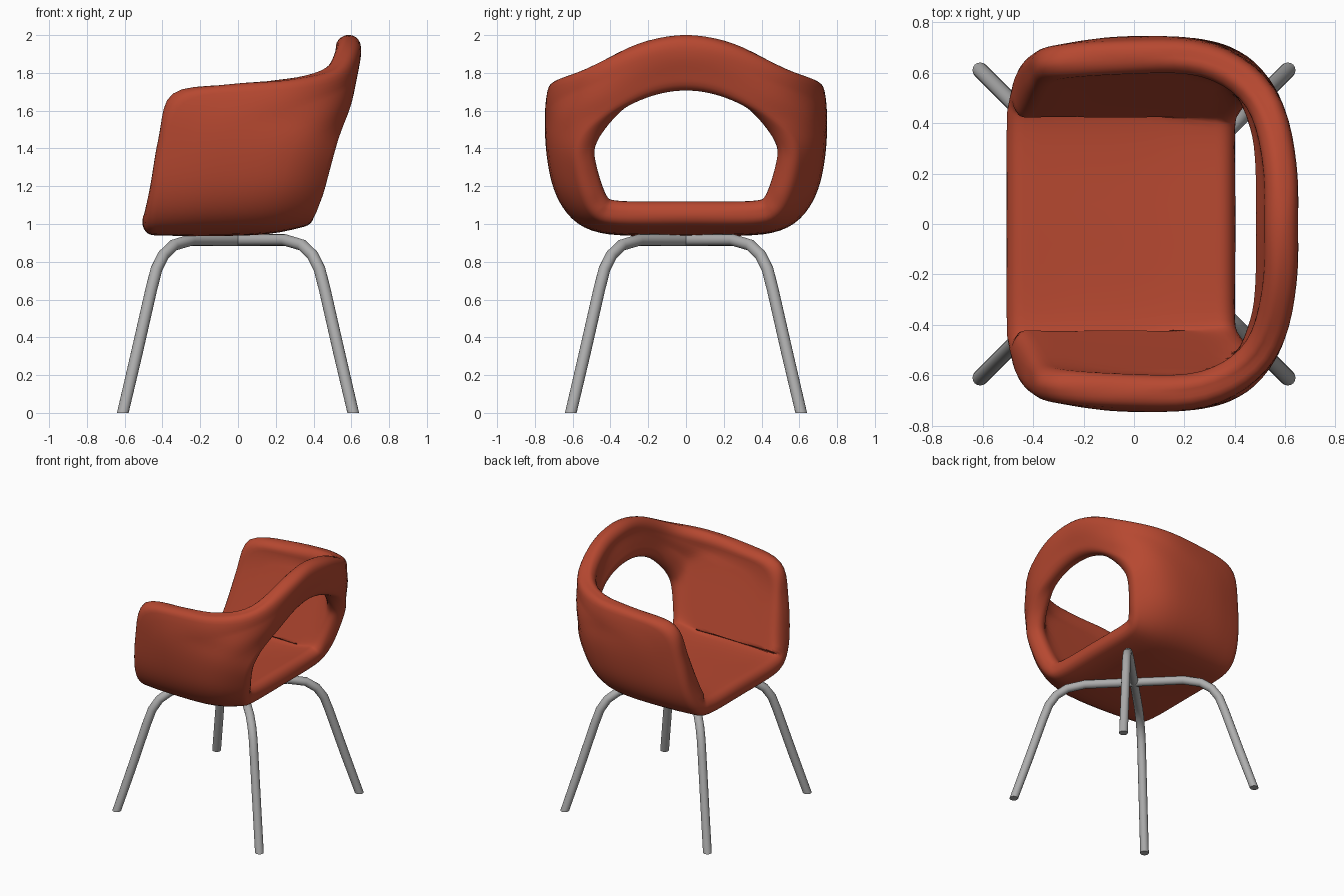
import bpy, bmesh, math
from mathutils import Vector

if "Cube" in bpy.data.objects:
    bpy.data.objects.remove(bpy.data.objects["Cube"])


def material(name, rgb):
    m = bpy.data.materials.new(name)
    m.diffuse_color = (*rgb, 1)
    m.use_nodes = True
    m.node_tree.nodes["Principled BSDF"].inputs["Base Color"].default_value = m.diffuse_color
    return m


red = material("brick red", (0.47, 0.065, 0.03))
grey = material("metal grey", (0.42, 0.42, 0.42))


def catmull(pts, i, t, closed=False):
    n = len(pts)

    def g(k):
        if closed:
            return pts[k % n]
        if k < 0:
            return pts[0] * 2 - pts[1]
        if k >= n:
            return pts[-1] * 2 - pts[-2]
        return pts[k]
    a, b, c, d = g(i - 1), g(i), g(i + 1), g(i + 2)
    return 0.5 * (b * 2 + (c - a) * t + (a * 2 - b * 5 + c * 4 - d) * t * t
                  + (b * 3 - a - c * 3 + d) * t ** 3)


def finish(bm, name, mat):
    bmesh.ops.recalc_face_normals(bm, faces=bm.faces)
    me = bpy.data.meshes.new(name)
    bm.to_mesh(me)
    bm.free()
    me.materials.append(mat)
    ob = bpy.data.objects.new(name, me)
    bpy.context.collection.objects.link(ob)
    bpy.ops.object.select_all(action='DESELECT')
    ob.select_set(True)
    bpy.context.view_layer.objects.active = ob
    bpy.ops.object.shade_smooth_by_angle(angle=math.radians(50))
    return ob


# Seat shell: lines on the middle surface from the back opening to the outer rim
# (left half, from seat centre up to the middle of the backrest)
half = [
    [(.40, 0, 1.068), (.15, 0, 1.015), (-.2, 0, 1.005), (-.505, 0, 1.01)],
    [(.40, .36, 1.068), (.15, .37, 1.015), (-.2, .37, 1.005), (-.505, .37, 1.01)],
    [(.415, .44, 1.10), (.17, .53, 1.06), (-.2, .53, 1.05), (-.495, .49, 1.05)],
    [(.44, .475, 1.18), (.23, .615, 1.18), (-.15, .62, 1.18), (-.465, .57, 1.2)],
    [(.47, .505, 1.29), (.265, .648, 1.31), (-.12, .66, 1.36), (-.42, .61, 1.45)],
    [(.495, .515, 1.38), (.305, .658, 1.43), (-.06, .677, 1.50), (-.345, .638, 1.69)],
    [(.51, .48, 1.455), (.37, .637, 1.51), (.10, .68, 1.58), (-.03, .655, 1.74)],
    [(.52, .41, 1.535), (.455, .58, 1.59), (.32, .655, 1.65), (.27, .645, 1.768)],
    [(.53, .30, 1.63), (.54, .43, 1.68), (.52, .495, 1.74), (.485, .515, 1.825)],
    [(.535, .15, 1.69), (.56, .19, 1.78), (.58, .22, 1.87), (.575, .25, 1.955)],
    [(.535, 0, 1.71), (.56, 0, 1.81), (.583, 0, 1.91), (.575, 0, 2.0)],
]
half = [[Vector(p) for p in line] for line in half]
loop = half + [[Vector((p.x, -p.y, p.z)) for p in line] for line in half[-2:0:-1]]

T = 0.067       # half thickness of the shell
STEPS = 5
FINE = 40
ENDS = [0, .02, .1, .25, .45, .7, 1]
MID = 12

grid = []       # resampled middle surface
heights = []    # half thickness along each line, rounded at both ends
for i in range(len(loop)):
    for s in range(STEPS):
        ctrl = [catmull([l[k] for l in loop], i, s / STEPS, True) for k in range(4)]
        fine = [catmull(ctrl, j, t / FINE) for j in range(3) for t in range(FINE)] + [ctrl[3]]
        arc = [0]
        for a, b in zip(fine, fine[1:]):
            arc.append(arc[-1] + (b - a).length)
        L = arc[-1]
        ds = [e * T for e in ENDS]
        ds += [T + (L - 2 * T) * k / MID for k in range(1, MID)]
        ds += [L - e * T for e in reversed(ENDS)]
        row, k = [], 0
        for d in ds:
            while k < len(arc) - 2 and arc[k + 1] < d:
                k += 1
            row.append(fine[k].lerp(fine[k + 1], (d - arc[k]) / (arc[k + 1] - arc[k])))
        grid.append(row)
        heights.append([T * (1 - (1 - min(d, L - d, T) / T) ** 2.2) ** (1 / 2.2)
                        if 1e-6 < d < L - 1e-6 else 0 for d in ds])

N, M = len(grid), len(grid[0])
for _ in range(6):      # relax waves away from the rims
    grid = [[grid[i][j].lerp((grid[i - 1][j] + grid[(i + 1) % N][j]) / 2,
                             0.5 * min(1, min(j, M - 1 - j) / 9))
             for j in range(M)] for i in range(N)]


def flatten_inside(v, amount):
    # the inner faces of the side walls are flat and lean outwards
    limit, y = .42 + .33 * (v.z - 1.1), abs(v.y)
    soft = .5 * (y + limit - math.sqrt((y - limit) ** 2 + .02 ** 2))
    if v.z > 1.09 and y > .3 and v.z < 1.75:
        fade = min(1, (v.z - 1.09) / .02, (1.75 - v.z) / .15, (y - .3) / .08)
        v.y = math.copysign(y + (min(soft, y) - y) * amount * fade, v.y)
    return v


bm = bmesh.new()
rings = []
for i in range(N):
    up, down = [], []
    for j in range(M):
        du = grid[(i + 1) % N][j] - grid[i - 1][j]
        dv = grid[i][min(j + 1, M - 1)] - grid[i][max(j - 1, 0)]
        n = du.cross(dv).normalized()
        h = heights[i][j]
        up.append(bm.verts.new(flatten_inside(grid[i][j] + n * h, h / T)))
        if 0 < j < M - 1:
            down.append(bm.verts.new(grid[i][j] - n * h))
    rings.append(up + down[::-1])
K = len(rings[0])
for i in range(N):
    a, b = rings[i], rings[(i + 1) % N]
    for j in range(K):
        bm.faces.new((a[j], a[(j + 1) % K], b[(j + 1) % K], b[j]))
finish(bm, "seat_shell", red)

# Legs: two bent tubes crossing under the seat, cut flat on the floor
side = [(.61, 0), (.535, .32), (.46, .65), (.432, .76), (.395, .835), (.34, .888), (.25, .915)]
path = side + [(0, .915)] + [(-x, z) for x, z in reversed(side)]
R, SEG = 0.031, 16


def bent_leg(name, sx, sy):
    pts = [Vector((x * sx, x * sy, z)) for x, z in path]
    across = Vector((-sy, sx, 0)).normalized()
    bm = bmesh.new()
    rows = []
    for i, p in enumerate(pts):
        if i == 0:
            tan = Vector((0, 0, 1))
        elif i == len(pts) - 1:
            tan = Vector((0, 0, -1))
        else:
            tan = ((pts[i + 1] - p).normalized() + (p - pts[i - 1]).normalized()).normalized()
        other = tan.cross(across)
        rows.append([bm.verts.new(p + R * (across * math.cos(a) + other * math.sin(a)))
                     for a in (2 * math.pi * k / SEG for k in range(SEG))])
    for a, b in zip(rows, rows[1:]):
        for k in range(SEG):
            bm.faces.new((a[k], a[(k + 1) % SEG], b[(k + 1) % SEG], b[k]))
    bm.faces.new(rows[0])
    bm.faces.new(rows[-1])
    finish(bm, name, grey)


bent_leg("leg_tube_a", 1, 1)
bent_leg("leg_tube_b", 1, -1)
